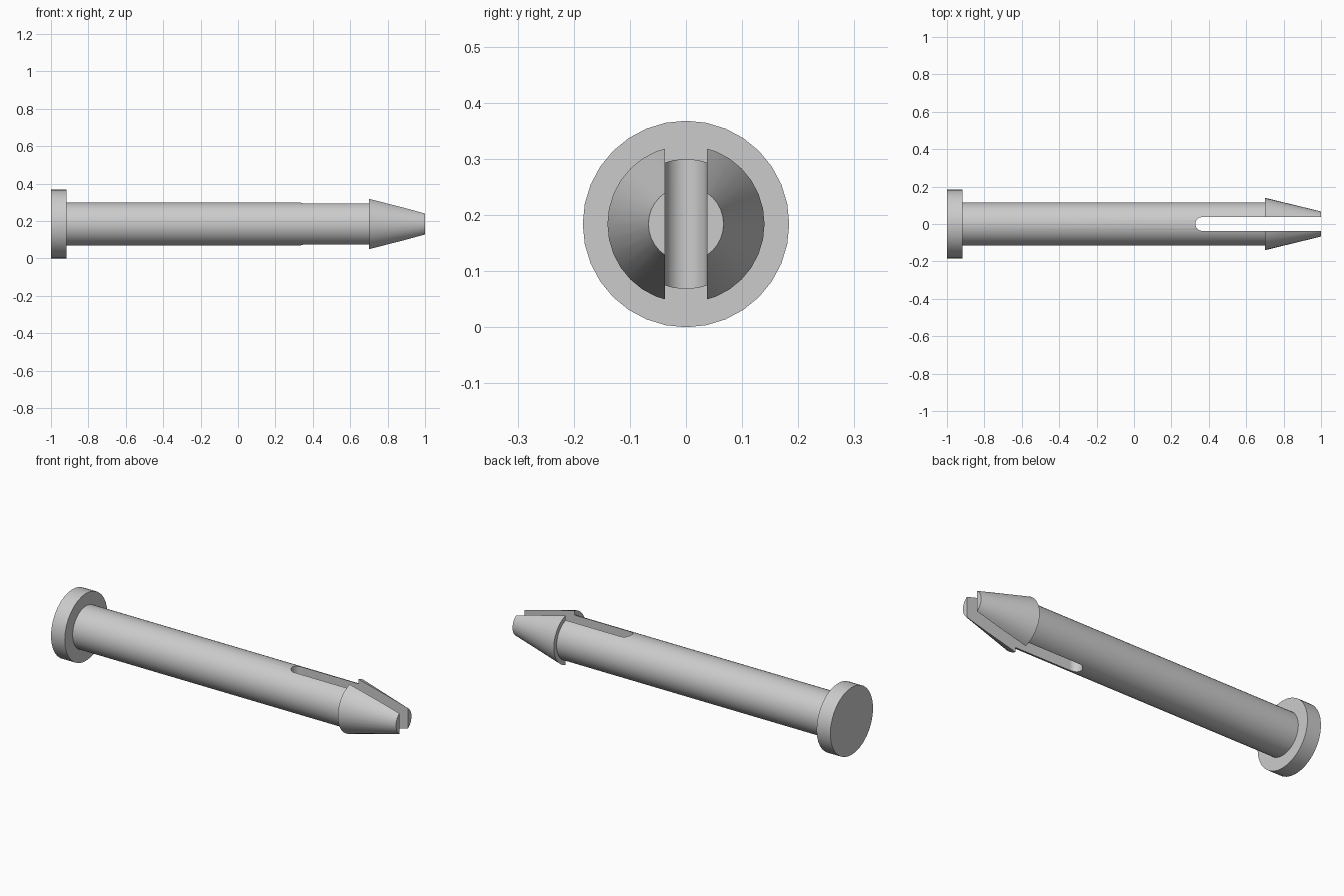
import bpy
import bmesh
from math import radians, pi, sin, cos
from mathutils import Matrix

cube = bpy.data.objects.get("Cube")
if cube:
    bpy.data.objects.remove(cube, do_unlink=True)

SIDES = 32
AXIS_Z = 0.184        # height of the pin's axis
SLOT_HALF = 0.037     # half the slot's width
SLOT_START = 0.365    # centre of the slot's round end

grey = bpy.data.materials.new("light_grey")
grey.use_nodes = True
colour = (0.6, 0.6, 0.6, 1)
grey.diffuse_color = colour
grey.node_tree.nodes["Principled BSDF"].inputs["Base Color"].default_value = colour


def make_object(name, bm):
    bmesh.ops.recalc_face_normals(bm, faces=bm.faces)
    mesh = bpy.data.meshes.new(name)
    bm.to_mesh(mesh)
    bm.free()
    mesh.materials.append(grey)
    obj = bpy.data.objects.new(name, mesh)
    bpy.context.collection.objects.link(obj)
    return obj


def activate(obj):
    bpy.ops.object.select_all(action='DESELECT')
    obj.select_set(True)
    bpy.context.view_layer.objects.active = obj


def revolve(name, profile):
    """Solid turned about the pin's axis from (x, radius) points, with flat ends."""
    bm = bmesh.new()
    rings = []
    for x, r in profile:
        angles = [2 * pi * i / SIDES for i in range(SIDES)]
        rings.append([bm.verts.new((x, r * sin(a), AXIS_Z + r * cos(a))) for a in angles])
    for a, b in zip(rings, rings[1:]):
        for i in range(SIDES):
            j = (i + 1) % SIDES
            bm.faces.new((a[i], a[j], b[j], b[i]))
    bm.faces.new(rings[0])
    bm.faces.new(rings[-1])
    return make_object(name, bm)


# Flanged head, and the shaft with its conical barb
head = revolve("head", [(-1, 0.184), (-0.917, 0.184)])
shaft = revolve("split_shaft", [(-0.94, 0.116), (0.7, 0.116), (0.7, 0.14), (1, 0.067)])

# Round-ended slot cutter, open past the tip
bm = bmesh.new()
arc = [pi / 2 + pi * i / 16 for i in range(17)]
outline = [(SLOT_START + SLOT_HALF * cos(a), SLOT_HALF * sin(a)) for a in arc]
outline += [(1.1, -SLOT_HALF), (1.1, SLOT_HALF)]
base = bm.faces.new([bm.verts.new((x, y, -0.1)) for x, y in outline])
top = bmesh.ops.extrude_face_region(bm, geom=[base])["geom"]
bmesh.ops.translate(bm, vec=(0, 0, 0.6),
                    verts=[v for v in top if isinstance(v, bmesh.types.BMVert)])
cutter = make_object("slot_cutter", bm)
cutter.hide_render = True

# Split the shaft into two prongs
cut = shaft.modifiers.new("slot", 'BOOLEAN')
cut.operation = 'DIFFERENCE'
cut.solver = 'EXACT'
cut.object = cutter
activate(shaft)
bpy.ops.object.modifier_apply(modifier=cut.name)
bpy.data.objects.remove(cutter, do_unlink=True)

for part in (head, shaft):
    activate(part)
    bpy.ops.object.shade_smooth_by_angle(angle=radians(30))
